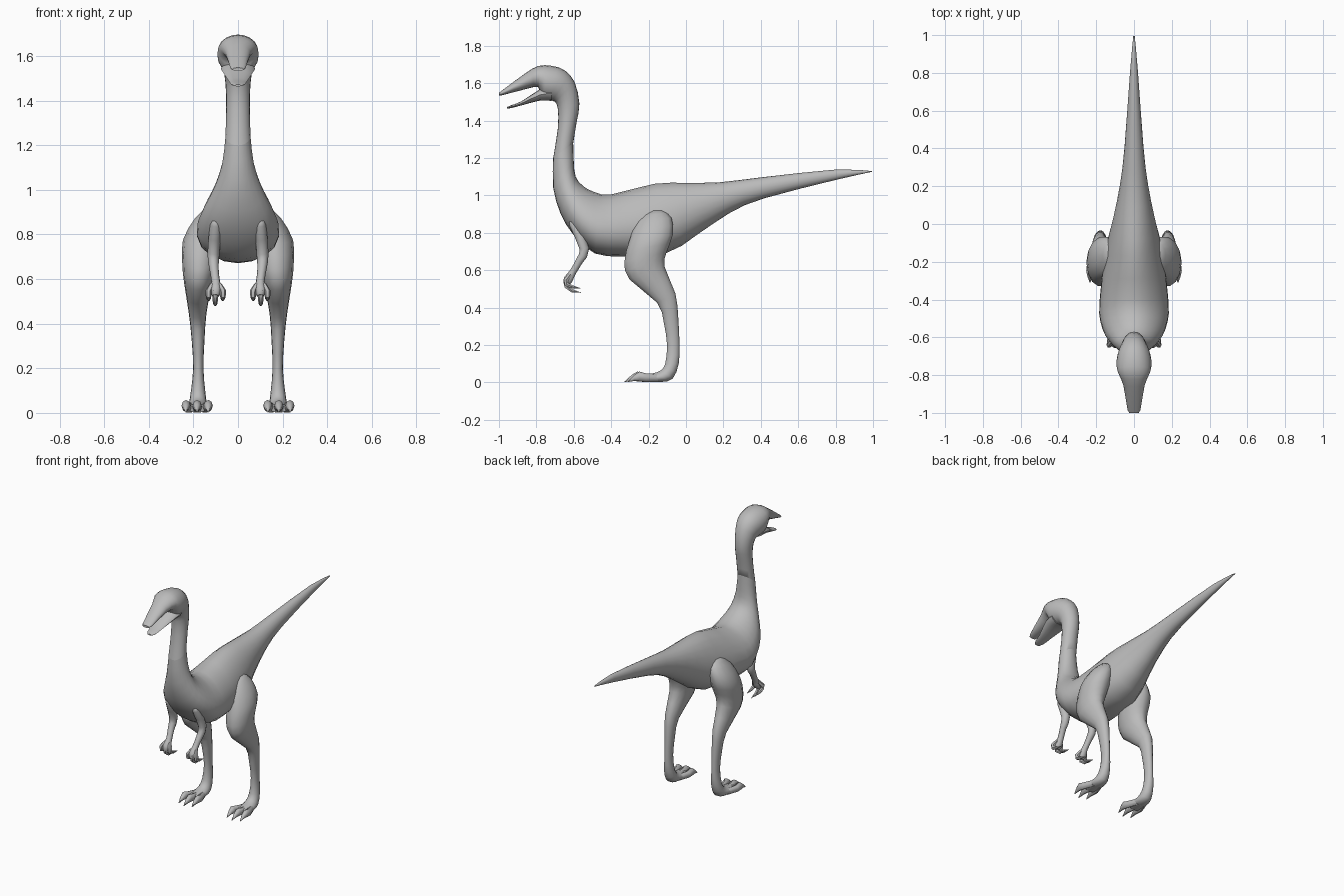
import bpy, bmesh, math
from mathutils import Vector

skin = bpy.data.materials.new("grey_skin")
skin.diffuse_color = (0.5, 0.5, 0.5, 1)


def smooth_rows(rows, steps):
    """Catmull-Rom interpolation of a list of number tuples."""
    out = []
    for i in range(len(rows) - 1):
        p = [rows[max(i - 1, 0)], rows[i], rows[i + 1], rows[min(i + 2, len(rows) - 1)]]
        for k in range(steps):
            t = k / steps
            out.append(tuple(0.5 * (2 * b + (c - a) * t + (2 * a - 5 * b + 4 * c - d) * t * t
                                    + (3 * b - a - 3 * c + d) * t ** 3)
                             for a, b, c, d in zip(*p)))
    return out + [rows[-1]]


def skin_rings(name, rings, mirror=False):
    """Bridge a list of vertex rings into a closed, smooth-shaded tube."""
    bm = bmesh.new()
    loops = [[bm.verts.new(p) for p in ring] for ring in rings]
    n = len(loops[0])
    for a, b in zip(loops, loops[1:]):
        for i in range(n):
            j = (i + 1) % n
            bm.faces.new((a[i], a[j], b[j], b[i]))
    bm.faces.new(loops[0][::-1])
    bm.faces.new(loops[-1])
    bmesh.ops.recalc_face_normals(bm, faces=bm.faces)
    mesh = bpy.data.meshes.new(name)
    bm.to_mesh(mesh)
    bm.free()
    mesh.materials.append(skin)
    obj = bpy.data.objects.new(name, mesh)
    bpy.context.collection.objects.link(obj)
    bpy.context.view_layer.objects.active = obj
    obj.select_set(True)
    bpy.ops.object.shade_smooth_by_angle(angle=math.radians(50))
    obj.select_set(False)
    if mirror:
        obj.modifiers.new("other_side", 'MIRROR')


def no_taper(mid):
    return 0


def torso_taper(mid):
    """Narrow back and full belly, fading out into tail and neck."""
    fade = lambda v: max(0, min(1, v))
    return 0.22 * fade((0.1 - mid.y) / 0.25) * fade((1.15 - mid.z) / 0.2)


def profile_loft(name, rows, n=16, steps=2, mirror=False, taper=no_taper):
    """Rows: first edge y, z, second edge y, z, half width and optional centre x."""
    rings = []
    for y1, z1, y2, z2, w, *cx in smooth_rows(rows, steps):
        mid = Vector((cx[0] if cx else 0, (y1 + y2) / 2, (z1 + z2) / 2))
        up = Vector((0, (y1 - y2) / 2, (z1 - z2) / 2))
        k = taper(mid)
        ring = []
        for i in range(n):
            s, c = math.sin(math.tau * i / n), math.cos(math.tau * i / n)
            ring.append(mid + up * s + Vector((w * c * (1 - k * s), 0, 0)))
        rings.append(ring)
    skin_rings(name, rings, mirror)


def tube(name, rows, n=8, steps=2):
    """Mirrored tube; rows: x, y, z, radius along a path."""
    rows = smooth_rows(rows, steps)
    rings = []
    for k, row in enumerate(rows):
        t = Vector(rows[min(k + 1, len(rows) - 1)][:3]) - Vector(rows[max(k - 1, 0)][:3])
        t.normalize()
        side = Vector((1, 0, 0))
        side = (side - t * side.dot(t)).normalized()
        up = t.cross(side)
        rings.append([Vector(row[:3]) + row[3] * (side * math.cos(math.tau * i / n)
                      + up * math.sin(math.tau * i / n)) for i in range(n)])
    skin_rings(name, rings, mirror=True)


# Tail and torso, running into the base of the neck
profile_loft("torso_and_tail", [
    (0.995, 1.13, 0.995, 1.126, 0.004),
    (0.80, 1.138, 0.81, 1.085, 0.021),
    (0.40, 1.096, 0.42, 0.985, 0.05),
    (0.18, 1.07, 0.24, 0.91, 0.074),
    (0.0, 1.067, 0.06, 0.79, 0.11),
    (-0.17, 1.062, -0.12, 0.685, 0.15),
    (-0.40, 1.005, -0.42, 0.675, 0.18),
    (-0.49, 1.018, -0.525, 0.715, 0.176),
    (-0.55, 1.05, -0.61, 0.80, 0.15),
    (-0.59, 1.10, -0.67, 0.90, 0.11),
    (-0.60, 1.18, -0.71, 1.04, 0.072),
    (-0.603, 1.28, -0.71, 1.20, 0.056),
], n=20, taper=torso_taper)

# Neck, skull and upper jaw, starting on the last torso ring
profile_loft("neck_and_head", [
    (-0.603, 1.28, -0.71, 1.20, 0.056),
    (-0.585, 1.39, -0.685, 1.36, 0.053),
    (-0.57, 1.49, -0.685, 1.46, 0.056),
    (-0.595, 1.605, -0.70, 1.50, 0.068),
    (-0.65, 1.67, -0.735, 1.51, 0.087),
    (-0.72, 1.693, -0.77, 1.525, 0.093),
    (-0.79, 1.692, -0.79, 1.578, 0.083),
    (-0.86, 1.652, -0.85, 1.57, 0.056),
    (-0.985, 1.56, -0.985, 1.535, 0.034),
    (-1.0, 1.548, -1.0, 1.536, 0.018),
], n=20)

# Open lower jaw
profile_loft("lower_jaw", [
    (-0.72, 1.585, -0.72, 1.505, 0.076),
    (-0.78, 1.568, -0.78, 1.507, 0.074),
    (-0.88, 1.503, -0.88, 1.481, 0.044),
    (-0.935, 1.482, -0.935, 1.467, 0.032),
    (-0.957, 1.472, -0.957, 1.464, 0.016),
], n=12)

# Thigh, shin and foot
profile_loft("leg", [
    (-0.19, 0.918, -0.12, 0.918, 0.03, 0.115),
    (-0.265, 0.86, -0.075, 0.88, 0.06, 0.135),
    (-0.305, 0.76, -0.067, 0.79, 0.082, 0.165),
    (-0.332, 0.645, -0.10, 0.70, 0.078, 0.172),
    (-0.305, 0.55, -0.112, 0.62, 0.063, 0.179),
    (-0.155, 0.425, -0.055, 0.475, 0.04, 0.181),
    (-0.12, 0.32, -0.04, 0.34, 0.029, 0.179),
    (-0.102, 0.20, -0.034, 0.20, 0.023, 0.178),
    (-0.112, 0.10, -0.038, 0.10, 0.032, 0.179),
    (-0.135, 0.065, -0.07, 0.02, 0.04, 0.18),
    (-0.175, 0.05, -0.13, 0.002, 0.046, 0.182),
    (-0.23, 0.04, -0.22, 0.002, 0.045, 0.183),
], n=14, mirror=True)

# Three clawed toes per foot; each row is reach, top, sole, half width, spread
toe_shape = [(0, 0.045, 0.002, 0.018, 0.5), (0.07, 0.048, 0.002, 0.021, 0.9),
             (0.11, 0.058, 0.006, 0.02, 1), (0.14, 0.04, 0.008, 0.014, 1),
             (0.178, 0.006, 0.002, 0.002, 1)]
for label, dx, length in (("inner", -0.05, 0.9), ("middle", 0, 1), ("outer", 0.05, 0.9)):
    profile_loft(label + "_toe", [
        (-0.15 - r * length, top, -0.15 - r * length, sole, w, 0.183 + dx * spread)
        for r, top, sole, w, spread in toe_shape], n=8, steps=1, mirror=True)

# Arm from shoulder past the elbow to the palm
tube("arm", [
    (0.10, -0.61, 0.868, 0.012),
    (0.10, -0.60, 0.845, 0.025),
    (0.11, -0.543, 0.715, 0.027),
    (0.108, -0.57, 0.65, 0.021),
    (0.10, -0.605, 0.59, 0.019),
    (0.10, -0.63, 0.55, 0.026),
    (0.10, -0.64, 0.525, 0.016),
], n=10)

# Three hooked fingers per hand; the middle one hangs lower
for label, dx, drop in (("inner", -0.032, 0), ("middle", 0.002, 0.022), ("outer", 0.032, 0)):
    x = 0.1 + dx
    tube(label + "_finger", [
        (0.1 + dx * 0.5, -0.62, 0.575, 0.012),
        (x, -0.642, 0.545, 0.015),
        (x, -0.64, 0.525 - drop * 0.5, 0.013),
        (x, -0.61, 0.512 - drop, 0.01),
        (x, -0.562, 0.502 - drop, 0.001),
    ], n=6, steps=1)
